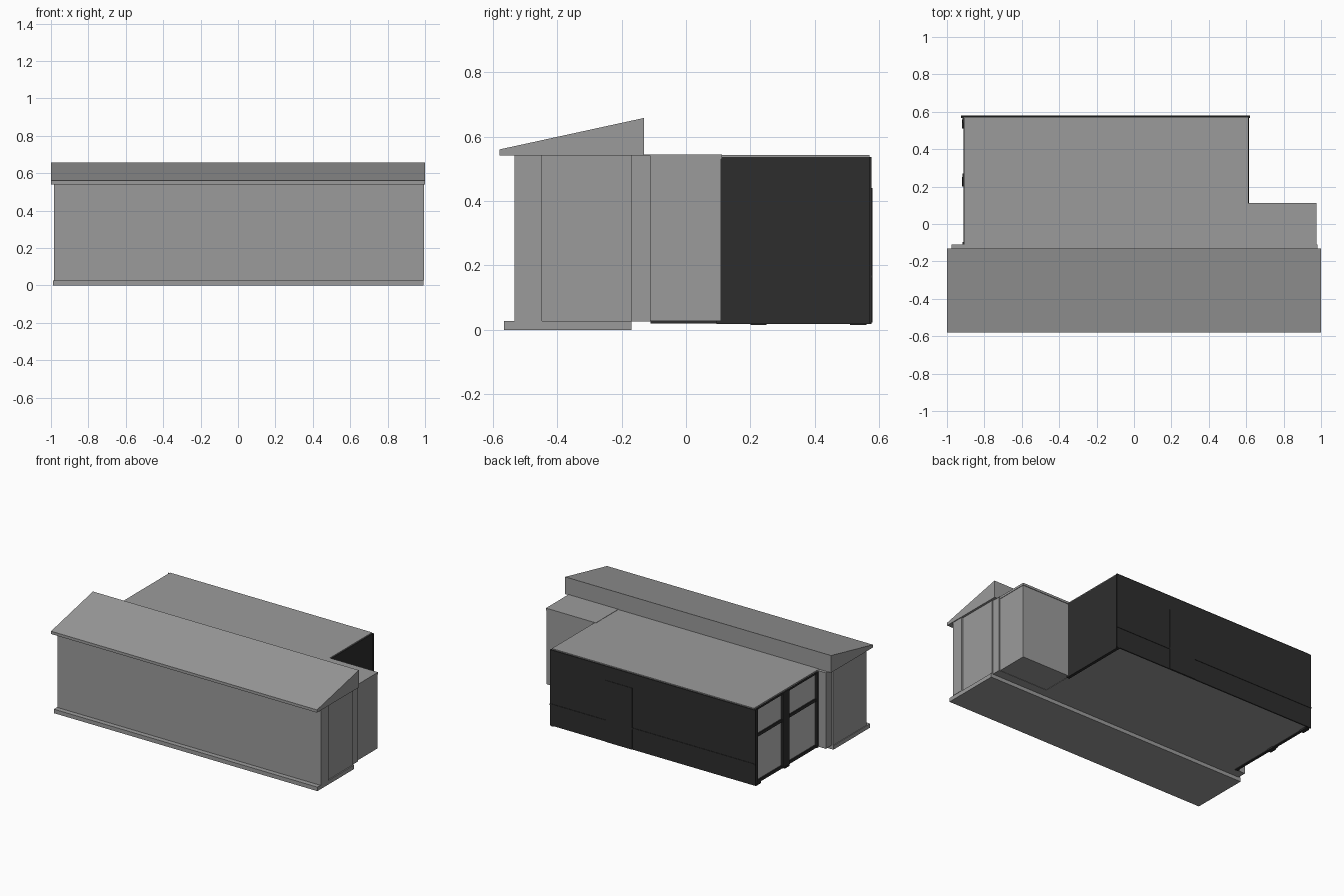
import bpy, bmesh

if "Cube" in bpy.data.objects:
    bpy.data.objects.remove(bpy.data.objects["Cube"])


def material(name, value):
    m = bpy.data.materials.new(name)
    m.diffuse_color = (value, value, value, 1)
    m.use_nodes = True
    m.node_tree.nodes["Principled BSDF"].inputs["Base Color"].default_value = m.diffuse_color
    return m


GREY = material("mid grey", 0.33)
LIGHT = material("light grey", 0.5)
DARK = material("charcoal", 0.027)


def finish(name, bm, mat):
    bmesh.ops.recalc_face_normals(bm, faces=bm.faces)
    mesh = bpy.data.meshes.new(name)
    bm.to_mesh(mesh)
    bm.free()
    mesh.materials.append(mat)
    bpy.context.collection.objects.link(bpy.data.objects.new(name, mesh))


def box(name, x, y, z, mat=GREY):
    """Box from (min, max) ranges on each axis."""
    bm = bmesh.new()
    bmesh.ops.create_cube(bm, size=1)
    for v in bm.verts:
        v.co = [r[0] if c < 0 else r[1] for c, r in zip(v.co, (x, y, z))]
    finish(name, bm, mat)


def extrude_x(name, profile, x0, x1, mat=GREY):
    """Extrude a (y, z) profile along x."""
    bm = bmesh.new()
    face = bm.faces.new([bm.verts.new((x0, y, z)) for y, z in profile])
    new = bmesh.ops.extrude_face_region(bm, geom=[face])["geom"]
    bmesh.ops.translate(bm, vec=(x1 - x0, 0, 0),
                        verts=[v for v in new if isinstance(v, bmesh.types.BMVert)])
    finish(name, bm, mat)


# Front building: plinth, walls and single-slope roof
box("plinth", (-0.99, 0.993), (-0.565, -0.17), (0, 0.027))
box("front_wall", (-0.985, 0.995), (-0.532, -0.447), (0.027, 0.541))
box("front_block", (-0.985, 0.985), (-0.447, -0.17), (0.027, 0.541))
box("front_block_rear", (-0.975, 0.98), (-0.17, -0.11), (0.025, 0.541))
extrude_x("sloped_roof",
          [(-0.58, 0.541), (-0.58, 0.56), (-0.13, 0.658), (-0.13, 0.541)], -1, 1)

# Right side block with a thin roof slab
box("side_block", (0.60, 0.972), (-0.11, 0.108), (0.027, 0.53))
box("side_block_roof", (0.60, 0.975), (-0.13, 0.112), (0.53, 0.545))

# Rear hall: core, roof and dark cladding
box("hall_core", (-0.90, 0.605), (-0.11, 0.57), (0.025, 0.535))
box("hall_roof", (-0.91, 0.61), (-0.13, 0.57), (0.533, 0.543))
box("back_wall", (-0.925, 0.62), (0.568, 0.577), (0.022, 0.536), DARK)
box("right_wall", (0.603, 0.613), (0.108, 0.57), (0.022, 0.536), DARK)
box("right_sill", (0.595, 0.615), (0.095, 0.577), (0.018, 0.027), DARK)

# Door and trim rails on the back wall
box("back_door", (0.0, 0.2), (0.575, 0.58), (0.022, 0.44), DARK)
for i, (a, b) in enumerate([(-0.925, 0.0), (0.2, 0.62)]):
    box(f"back_rail_{i}", (a, b), (0.575, 0.58), (0.16, 0.17), DARK)

# Left facade: pale panels in a dark frame
for i, y in enumerate([(-0.11, 0.21), (0.27, 0.54)]):
    for j, z in enumerate([(0.04, 0.335), (0.355, 0.525)]):
        box(f"left_panel_{i}_{j}", (-0.904, -0.898), y, z, LIGHT)
for i, z in enumerate([(0.02, 0.04), (0.335, 0.355), (0.52, 0.534)]):
    box(f"left_rail_{i}", (-0.912, -0.895), (-0.11, 0.57), z, DARK)
for i, y in enumerate([(-0.11, -0.095), (0.2, 0.27), (0.54, 0.57)]):
    box(f"left_post_{i}", (-0.918, -0.895), y, (0.02, 0.534), DARK)
for i, y in enumerate([(0.2, 0.25), (0.51, 0.56)]):
    box(f"left_foot_{i}", (-0.92, -0.89), y, (0.014, 0.025), DARK)
